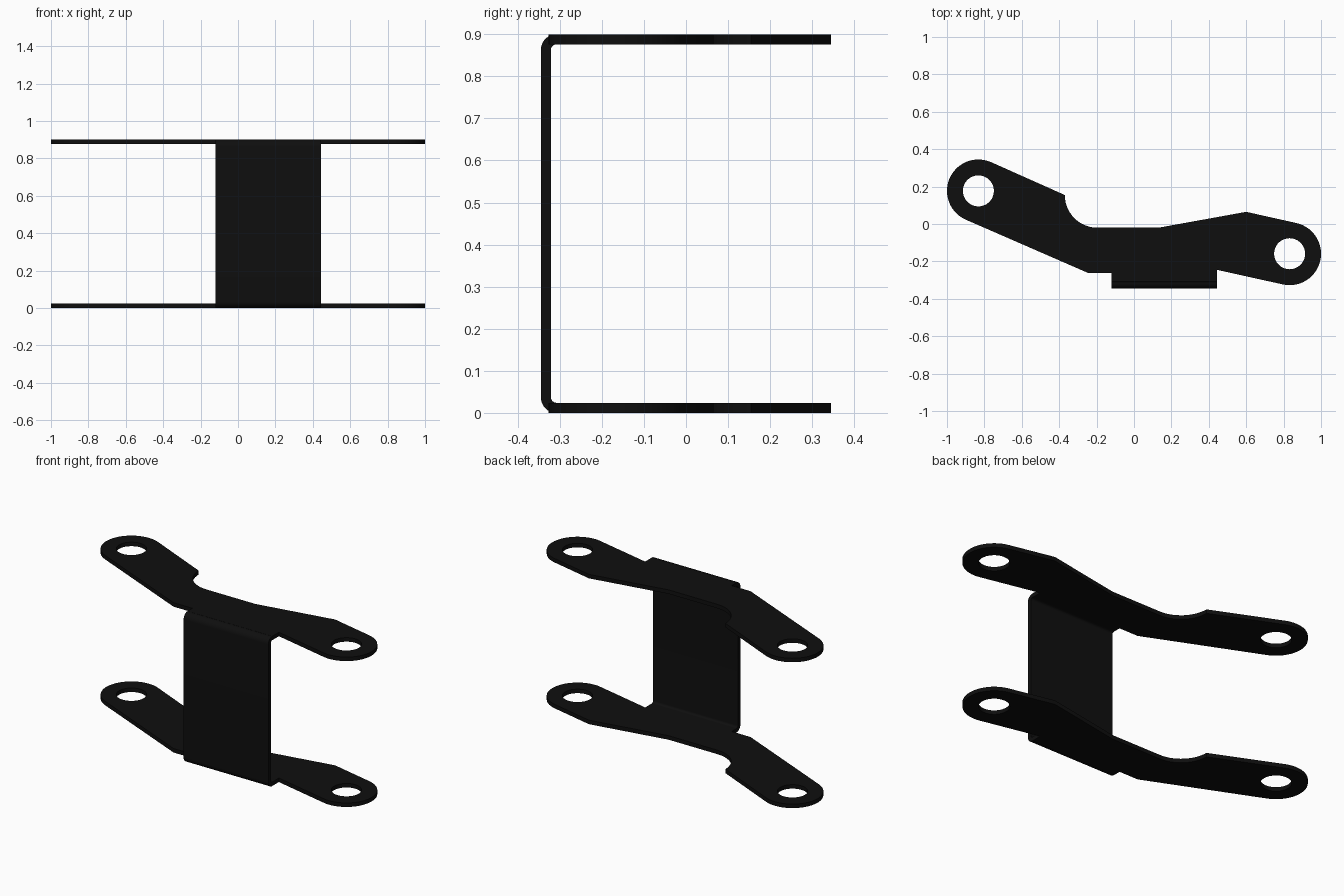
import bpy, bmesh, math

cube = bpy.data.objects.get("Cube")
if cube:
    bpy.data.objects.remove(cube, do_unlink=True)

THICK = 0.024          # sheet thickness
HEIGHT = 0.90          # overall height
BEND = 0.025           # centreline bend radius
FRONT = -0.345         # front face of the web
WEB_X = (-0.12, 0.443) # web left and right edges
JOIN_Y = FRONT + THICK / 2 + BEND

# Single black paint
black = bpy.data.materials.new("Black paint")
black.use_nodes = True
black.diffuse_color = (0.0045, 0.0045, 0.0045, 1)
bsdf = next(n for n in black.node_tree.nodes if n.type == 'BSDF_PRINCIPLED')
bsdf.inputs["Base Color"].default_value = black.diffuse_color
bsdf.inputs["Roughness"].default_value = 0.6


def arc(cx, cy, r, a0, a1, n):
    """Points on an arc, angles in degrees."""
    return [(cx + r * math.cos(math.radians(a0 + (a1 - a0) * i / n)),
             cy + r * math.sin(math.radians(a0 + (a1 - a0) * i / n)))
            for i in range(n + 1)]


def sheet_object(name, bm):
    """Thicken a surface into sheet metal and shade it."""
    bmesh.ops.recalc_face_normals(bm, faces=bm.faces)
    mesh = bpy.data.meshes.new(name)
    bm.to_mesh(mesh)
    bm.free()
    mesh.materials.append(black)
    obj = bpy.data.objects.new(name, mesh)
    bpy.context.collection.objects.link(obj)
    bpy.ops.object.select_all(action='DESELECT')
    obj.select_set(True)
    bpy.context.view_layer.objects.active = obj
    mod = obj.modifiers.new("Sheet thickness", 'SOLIDIFY')
    mod.thickness = THICK
    mod.offset = 0
    mod.use_even_offset = True
    bpy.ops.object.modifier_apply(modifier=mod.name)
    bpy.ops.object.shade_smooth_by_angle(angle=math.radians(30))
    return obj


# Arm plate: eyes at both ends, scalloped back edge, tab towards the web
LEFT_EYE, RIGHT_EYE = (-0.832, 0.177), (0.832, -0.159)
EYE_R, HOLE_R = 0.168, 0.083
outline = (
    arc(*LEFT_EYE, EYE_R, 66, 246, 28)
    + [(-0.245, -0.262), (WEB_X[0], -0.262), (WEB_X[0], JOIN_Y),
       (WEB_X[1], JOIN_Y), (WEB_X[1], -0.245)]
    + arc(*RIGHT_EYE, EYE_R, -102.7, 77.3, 28)
    + [(0.60, 0.065), (0.13, -0.02)]
    + arc(-0.195, 0.155, 0.175, 270, 180, 14)
)


def arm_plate(name, z):
    bm = bmesh.new()
    holes = [arc(*c, HOLE_R, 0, 360, 36)[:-1] for c in (LEFT_EYE, RIGHT_EYE)]
    for loop in [outline] + holes:
        verts = [bm.verts.new((x, y, z)) for x, y in loop]
        for a, b in zip(verts, verts[1:] + verts[:1]):
            bm.edges.new((a, b))
    bmesh.ops.triangle_fill(bm, use_beauty=True, use_dissolve=False, edges=bm.edges[:])
    return sheet_object(name, bm)


arm_plate("lower_arm", THICK / 2)
arm_plate("upper_arm", HEIGHT - THICK / 2)

# Web: upright front plate with a rounded bend at the top and bottom
path = (arc(JOIN_Y, THICK / 2 + BEND, BEND, 270, 180, 8)
        + arc(JOIN_Y, HEIGHT - THICK / 2 - BEND, BEND, 180, 90, 8))
bm = bmesh.new()
rows = [[bm.verts.new((x, y, z)) for x in WEB_X] for y, z in path]
for a, b in zip(rows, rows[1:]):
    bm.faces.new((a[0], a[1], b[1], b[0]))
sheet_object("front_web", bm)
